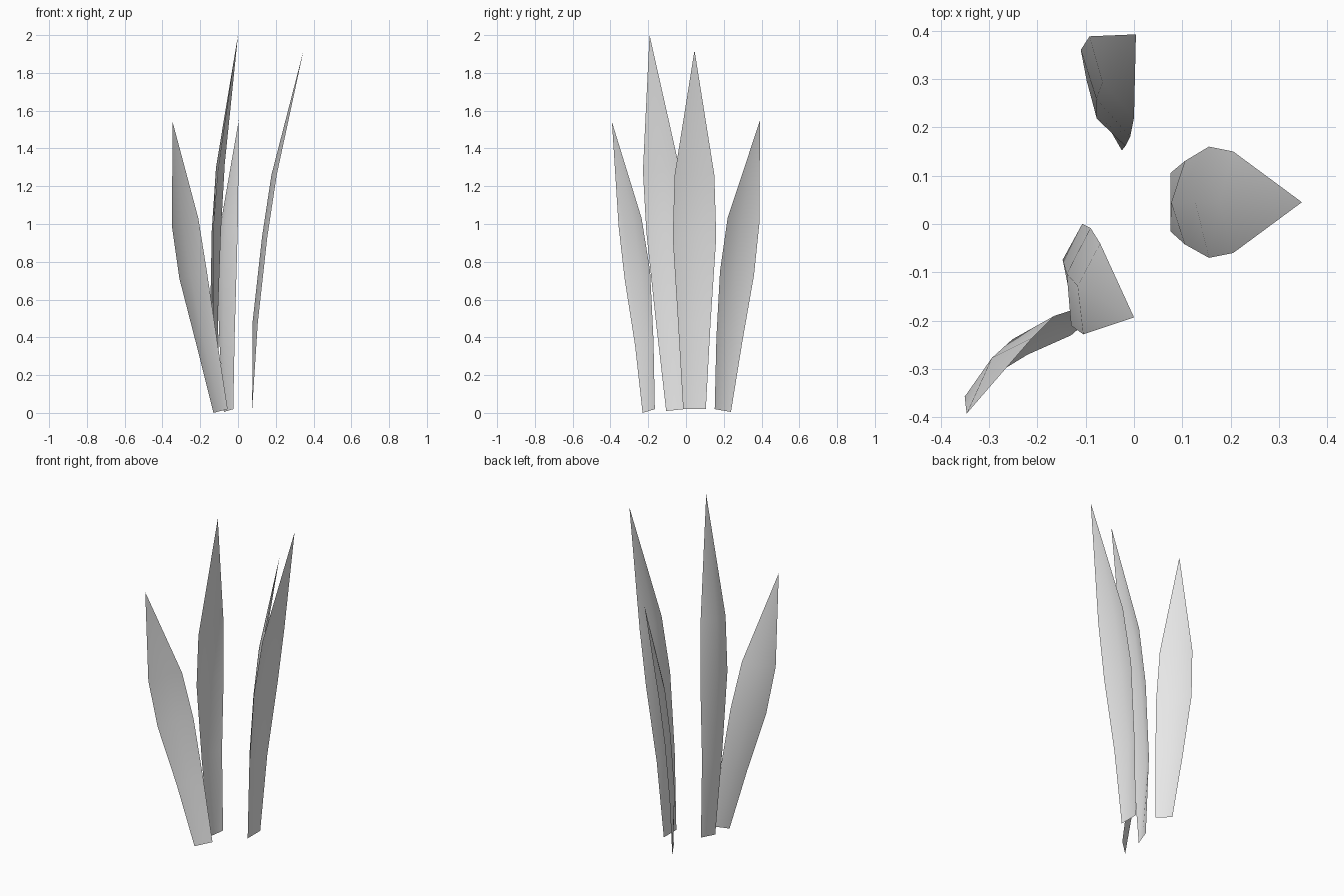
import bpy
import bmesh
from mathutils import Vector

cube = bpy.data.objects.get("Cube")
if cube:
    bpy.data.objects.remove(cube, do_unlink=True)

# single pale grey material
grey = bpy.data.materials.new("pale_grey")
grey.use_nodes = True
grey.diffuse_color = (0.8, 0.8, 0.8, 1)
grey.node_tree.nodes["Principled BSDF"].inputs["Base Color"].default_value = (0.8, 0.8, 0.8, 1)


def blade(name, edge_a, edge_b, tip, bulge):
    """Thin cupped leaf: two edge paths, a bulged midrib and a pointed tip."""
    bm = bmesh.new()
    push = Vector((*bulge, 0))
    rows = []
    for i, (a, b) in enumerate(zip(edge_a, edge_b)):
        a, b = Vector(a), Vector(b)
        mid = (a + b) / 2 + (push if i else Vector())
        rows.append([bm.verts.new(p) for p in (a, mid, b)])
    point = bm.verts.new(tip)
    for low, high in zip(rows, rows[1:]):
        for k in (0, 1):
            bm.faces.new((low[k], low[k + 1], high[k + 1], high[k]))
    for k in (0, 1):
        bm.faces.new((rows[-1][k], rows[-1][k + 1], point))
    # upper side of the leaf is the bulged side
    bm.normal_update()
    if sum((f.normal.dot(push) for f in bm.faces)) < 0:
        bmesh.ops.reverse_faces(bm, faces=bm.faces[:])
    for f in bm.faces:
        f.smooth = True
    mesh = bpy.data.meshes.new(name)
    bm.to_mesh(mesh)
    bm.free()
    mesh.materials.append(grey)
    obj = bpy.data.objects.new(name, mesh)
    bpy.context.collection.objects.link(obj)
    return obj


# wide blade leaning to +x
blade("side_blade",
      [(.075, -.015, .02), (.105, -.042, .48), (.155, -.07, .93), (.205, -.06, 1.26)],
      [(.075, .105, .02), (.105, .13, .48), (.155, .16, .93), (.205, .15, 1.26)],
      (.347, .045, 1.92), (-.028, 0))

# tallest blade near the middle
blade("tall_blade",
      [(-.122, -.105, .01), (-.13, -.16, .49), (-.13, -.21, .96), (-.105, -.228, 1.28)],
      [(-.093, -.01, .02), (-.107, 0, .5), (-.09, -.008, .97), (-.07, -.04, 1.32)],
      (0, -.193, 2.0), (-.029, .006))

# short blade at the front
blade("front_blade",
      [(-.13, -.23, 0), (-.22, -.27, .36), (-.31, -.325, .71), (-.35, -.357, .99)],
      [(-.055, -.165, .02), (-.11, -.172, .38), (-.165, -.19, .75), (-.21, -.235, 1.03)],
      (-.346, -.392, 1.54), (-.014, .019))

# short blade at the back
blade("back_blade",
      [(-.075, .238, .005), (-.098, .297, .37), (-.11, .36, .73), (-.092, .388, 1.0)],
      [(-.025, .152, .02), (-.018, .161, .4), (-.008, .18, .75), (0, .22, 1.03)],
      (.004, .392, 1.55), (-.019, -.011))
